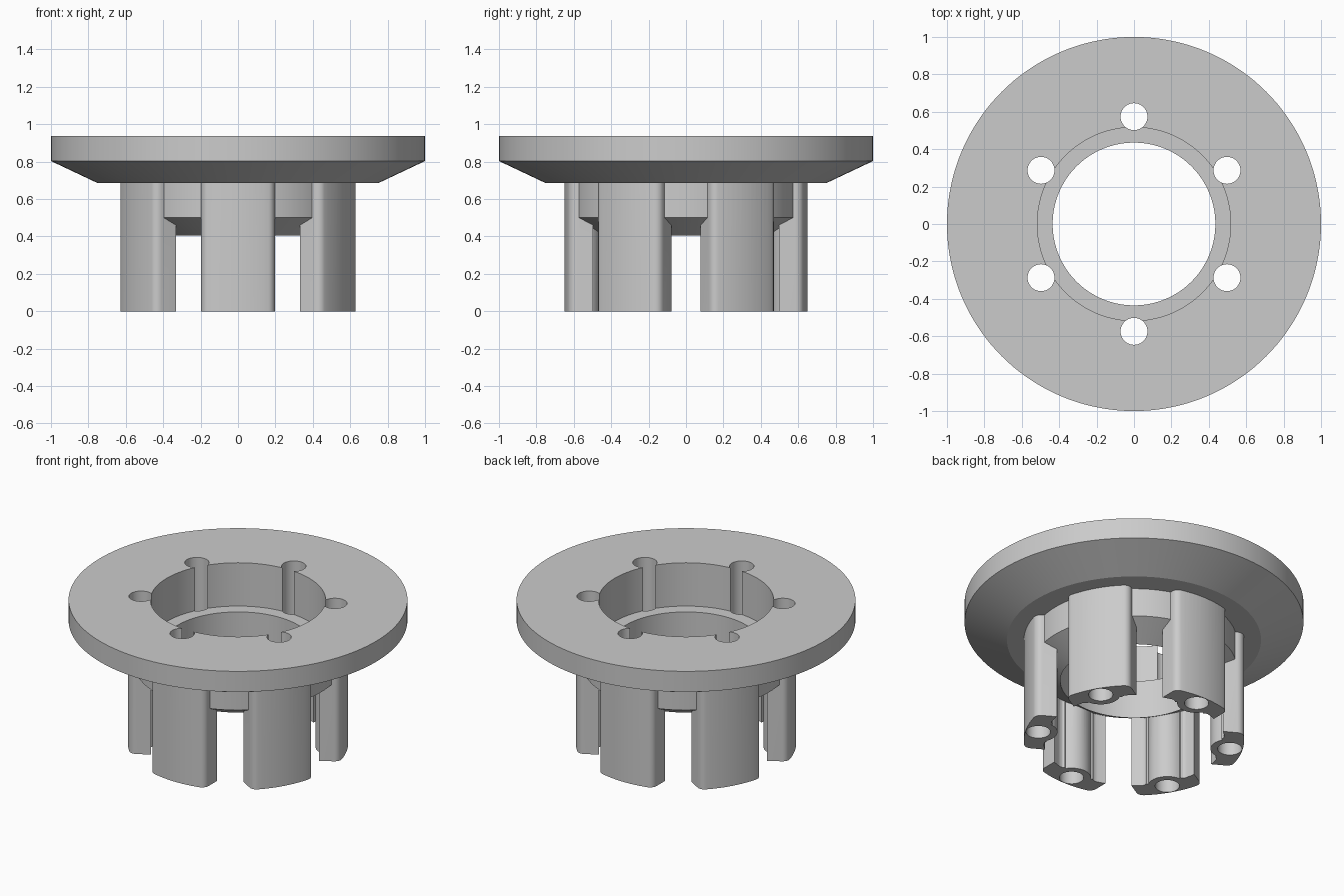
import bpy, bmesh
from math import sin, cos, pi, radians, sqrt, asin, atan2

if "Cube" in bpy.data.objects:
    bpy.data.objects.remove(bpy.data.objects["Cube"])

SEG = 144
LEG_ANGLES = [radians(30 + 60 * i) for i in range(6)]


def finish(name, bm):
    bmesh.ops.recalc_face_normals(bm, faces=bm.faces[:])
    mesh = bpy.data.meshes.new(name)
    bm.to_mesh(mesh)
    bm.free()
    ob = bpy.data.objects.new(name, mesh)
    bpy.context.collection.objects.link(ob)
    return ob


def lathe(name, profile):
    # revolve a closed (radius, z) outline around the z axis
    bm = bmesh.new()
    rings = [[bm.verts.new((r * cos(2 * pi * i / SEG), r * sin(2 * pi * i / SEG), z))
              for r, z in profile] for i in range(SEG)]
    n = len(profile)
    for i in range(SEG):
        a, b = rings[i], rings[(i + 1) % SEG]
        for k in range(n):
            m = (k + 1) % n
            bm.faces.new((a[k], b[k], b[m], a[m]))
    return finish(name, bm)


def prism(bm, outline, z0, z1):
    low = [bm.verts.new((x, y, z0)) for x, y in outline]
    top = [bm.verts.new((x, y, z1)) for x, y in outline]
    bm.faces.new(low)
    bm.faces.new(top)
    n = len(outline)
    for i in range(n):
        j = (i + 1) % n
        bm.faces.new((low[i], low[j], top[j], top[i]))


def circle(cx, cy, r, n):
    return [(cx + r * cos(2 * pi * i / n), cy + r * sin(2 * pi * i / n)) for i in range(n)]


def arc(cx, cy, r, a0, a1, n):
    return [(cx + r * cos(a0 + (a1 - a0) * i / n), cy + r * sin(a0 + (a1 - a0) * i / n))
            for i in range(n + 1)]


def leg_outline():
    # half outline as (radial, sideways) points, then mirrored
    half_w, r_out, fil = 0.197, 0.65, 0.045
    cy = half_w - fil
    cx = sqrt((r_out - fil) ** 2 - cy ** 2)
    tilt = atan2(cy, cx)
    half = arc(0, 0, r_out, 0, tilt, 6)[:-1]
    half += arc(cx, cy, fil, tilt, pi / 2, 6)          # rounded outer corner
    half += [(sqrt(0.535 ** 2 - half_w ** 2), half_w)]  # inner corner
    half += arc(0, 0, 0.535, asin(0.165 / 0.535), asin(0.135 / 0.535), 2)
    half += [(0.515, 0.119), (0.506, 0.107)]           # blend into the screw boss
    half += arc(0.575, 0, 0.115, radians(122), pi, 7)
    return half + [(x, -y) for x, y in half[-2:0:-1]]


def boolean(target, other, op):
    mod = target.modifiers.new(op, 'BOOLEAN')
    mod.operation = op
    mod.solver = 'EXACT'
    mod.object = other
    bpy.context.view_layer.objects.active = target
    bpy.ops.object.modifier_apply(modifier=mod.name)
    bpy.data.objects.remove(other)


# flange with the central collar
body = lathe("flanged_hub", [(0.435, 0.405), (0.605, 0.5), (0.605, 0.685), (0.75, 0.685),
                             (1, 0.803), (1, 0.937), (0.435, 0.937)])

# six legs
bm = bmesh.new()
for a in LEG_ANGLES:
    prism(bm, [(x * cos(a) - y * sin(a), x * sin(a) + y * cos(a))
               for x, y in leg_outline()], 0, 0.73)
boolean(body, finish("legs", bm), 'UNION')

# wide upper bore
bm = bmesh.new()
prism(bm, circle(0, 0, 0.517, SEG), 0.655, 1.1)
boolean(body, finish("bore_cutter", bm), 'DIFFERENCE')

# screw holes through flange and legs
bm = bmesh.new()
for a in LEG_ANGLES:
    prism(bm, circle(0.574 * cos(a), 0.574 * sin(a), 0.072, 40), -0.1, 1.1)
boolean(body, finish("hole_cutter", bm), 'DIFFERENCE')

# smooth curved walls, crisp edges
body.select_set(True)
bpy.context.view_layer.objects.active = body
bpy.ops.object.shade_smooth_by_angle(angle=radians(25))
